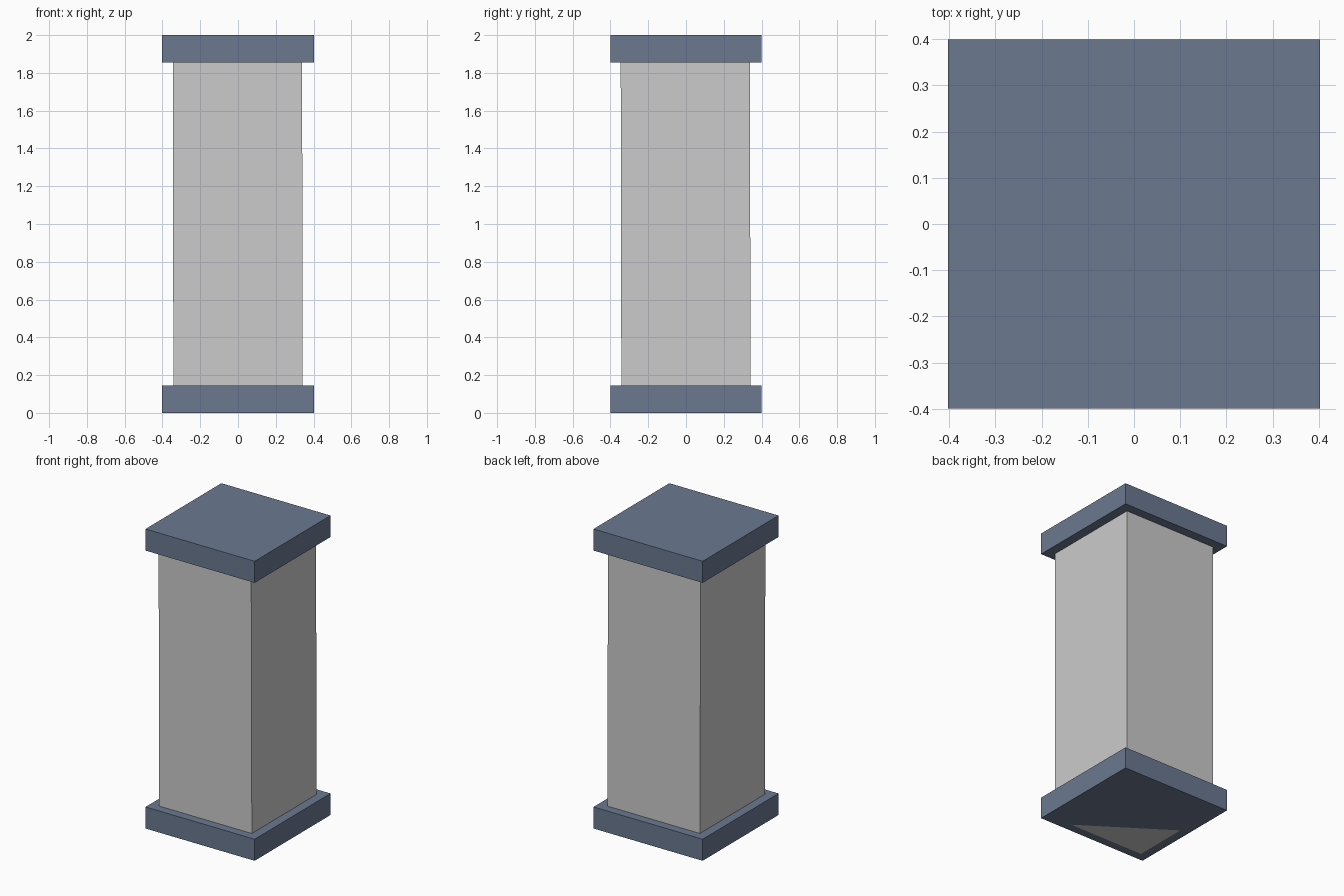
import bpy
from mathutils import Euler, Vector

if "Cube" in bpy.data.objects:
    bpy.data.objects.remove(bpy.data.objects["Cube"])

PLATE_X, PLATE_Y, PLATE_H = 0.806, 0.8, 0.144
SHAFT_W = 0.684
HEIGHT = 2.0

plate_mat = bpy.data.materials.new("slate_blue")
plate_mat.diffuse_color = (0.145, 0.19, 0.28, 1.0)
plate_mat.use_nodes = True
plate_mat.node_tree.nodes["Principled BSDF"].inputs["Base Color"].default_value = plate_mat.diffuse_color


def box(name, size, centre, mat=None):
    bpy.ops.mesh.primitive_cube_add(size=1, location=centre)
    obj = bpy.context.object
    obj.name = name
    obj.scale = size
    bpy.ops.object.transform_apply(location=False, rotation=False, scale=True)
    if mat:
        obj.data.materials.append(mat)
    return obj


# Matching plates at the bottom and top
for name, z in (("base_plate", PLATE_H / 2), ("top_plate", HEIGHT - PLATE_H / 2)):
    box(name, (PLATE_X, PLATE_Y, PLATE_H), (0, 0, z), plate_mat)

# Square shaft, running through the base and leaning very slightly to front left
shaft_h = HEIGHT - 0.01
lean = Euler((0.002, -0.00135, 0))
centre = Vector((0, 0, 0.0004)) + lean.to_matrix() @ Vector((0, 0, shaft_h / 2))
shaft = box("shaft", (SHAFT_W, SHAFT_W, shaft_h), centre)
shaft.rotation_euler = lean
